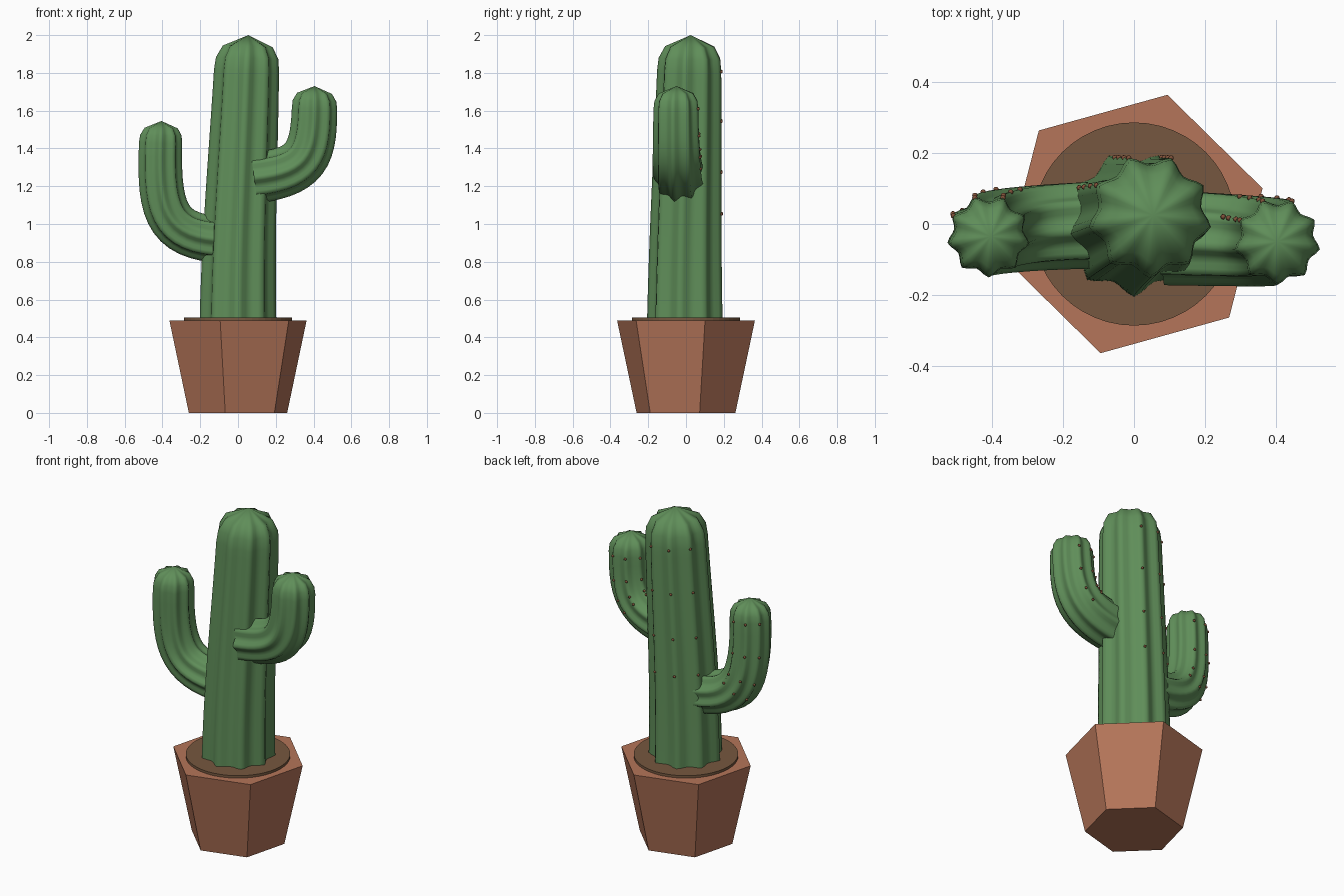
import bpy, bmesh, math
from mathutils import Vector, Matrix
from mathutils.geometry import interpolate_bezier

cube = bpy.data.objects.get("Cube")
if cube:
    bpy.data.objects.remove(cube, do_unlink=True)


def material(name, rgb):
    m = bpy.data.materials.new(name)
    m.use_nodes = True
    m.diffuse_color = (*rgb, 1)
    m.node_tree.nodes["Principled BSDF"].inputs["Base Color"].default_value = (*rgb, 1)
    return m


GREEN = material("cactus green", (0.115, 0.27, 0.10))
CLAY = material("terracotta", (0.46, 0.178, 0.10))
SOIL = material("soil brown", (0.18, 0.097, 0.05))
SPINE = material("spine brown", (0.21, 0.08, 0.04))

RIBS = 9
RIB_SHAPE = (1.0, 0.94, 0.87, 0.84, 0.87, 0.94)   # peak, flank, valley, flank
CAP = ((0.35, 0.96), (0.68, 0.77))                # height and width of the rounded tip
SIDES = RIBS * len(RIB_SHAPE)
SPINE_RIBS = (70, 110, 150)                       # angles of the ribs that carry spines


def finish(bm, name, mat, smooth=None):
    bmesh.ops.recalc_face_normals(bm, faces=bm.faces[:])
    mesh = bpy.data.meshes.new(name)
    bm.to_mesh(mesh)
    bm.free()
    obj = bpy.data.objects.new(name, mesh)
    bpy.context.collection.objects.link(obj)
    mesh.materials.append(mat)
    if smooth:
        bpy.ops.object.select_all(action='DESELECT')
        obj.select_set(True)
        bpy.context.view_layer.objects.active = obj
        bpy.ops.object.shade_smooth_by_angle(angle=math.radians(smooth))


def frustum(name, sides, r1, r2, z1, z2, turn, mat):
    bm = bmesh.new()
    bmesh.ops.create_cone(bm, cap_ends=True, segments=sides, radius1=r1, radius2=r2, depth=z2 - z1,
                          matrix=Matrix.Translation((0, 0, (z1 + z2) / 2)) @ Matrix.Rotation(turn, 4, 'Z'))
    finish(bm, name, mat)


def ribbed_stem(name, handles, r_start, r_end, tip, steps, rows):
    """Sweep the ribbed section along a bezier, close it with a tip, return spine points."""
    path = interpolate_bezier(*[Vector(h) for h in handles], steps)
    frames = []
    for i, p in enumerate(path):
        t = (path[min(i + 1, steps - 1)] - path[max(i - 1, 0)]).normalized()
        side = Vector((0, 1, 0))
        side = (side - t * side.dot(t)).normalized()
        r = r_start + (r_end - r_start) * i / (steps - 1)
        frames.append((p, side.cross(t), side, r))
    end, across, side, r = frames[-1]
    top = Vector(tip)
    frames += [(end.lerp(top, h), across, side, r * w) for h, w in CAP]

    def point(frame, angle, scale=1.0):
        p, u, v, rad = frame
        return p + (u * math.cos(angle) + v * math.sin(angle)) * rad * scale

    bm = bmesh.new()
    rings = [[bm.verts.new(point(f, math.tau * k / SIDES - math.pi / 2, RIB_SHAPE[k % len(RIB_SHAPE)]))
              for k in range(SIDES)] for f in frames]
    apex = bm.verts.new(top)
    for a, b in zip(rings, rings[1:]):
        for k in range(SIDES):
            n = (k + 1) % SIDES
            bm.faces.new((a[k], a[n], b[n], b[k]))
    for k in range(SIDES):
        bm.faces.new((rings[-1][k], rings[-1][(k + 1) % SIDES], apex))
    bm.faces.new(rings[0])
    finish(bm, name, GREEN, 65)
    return [point(frames[round(f * (steps - 1))], math.radians(c)) for c in SPINE_RIBS for f in rows]


# Pot and soil
frustum("pot", 6, 0.27, 0.377, 0, 0.49, math.radians(-14.5), CLAY)
frustum("soil", 48, 0.287, 0.287, 0.48, 0.505, 0, SOIL)

# Trunk and arms
spines = ribbed_stem("trunk",
                     [(0, 0, 0.49), (0, 0, 0.95), (0.03, 0.015, 1.4), (0.045, 0.022, 1.81)],
                     0.206, 0.175, (0.055, 0.025, 2.0), 25, (0.42, 0.6, 0.81, 1))
spines += ribbed_stem("right_arm",
                      [(-0.12, 0, 0.92), (-0.39, -0.01, 0.945), (-0.42, -0.03, 1.09), (-0.41, -0.035, 1.43)],
                      0.126, 0.116, (-0.405, -0.035, 1.545), 15, (0.4, 0.6, 0.8, 1))
spines += ribbed_stem("left_arm",
                      [(0.09, -0.035, 1.245), (0.36, -0.045, 1.275), (0.4, -0.05, 1.36), (0.405, -0.05, 1.61)],
                      0.138, 0.122, (0.405, -0.05, 1.73), 15, (0.4, 0.6, 0.8, 1))

# Spine buds along the back ribs
bm = bmesh.new()
for p in spines:
    bmesh.ops.create_icosphere(bm, subdivisions=1, radius=0.0085, matrix=Matrix.Translation(p))
finish(bm, "spines", SPINE, 60)
